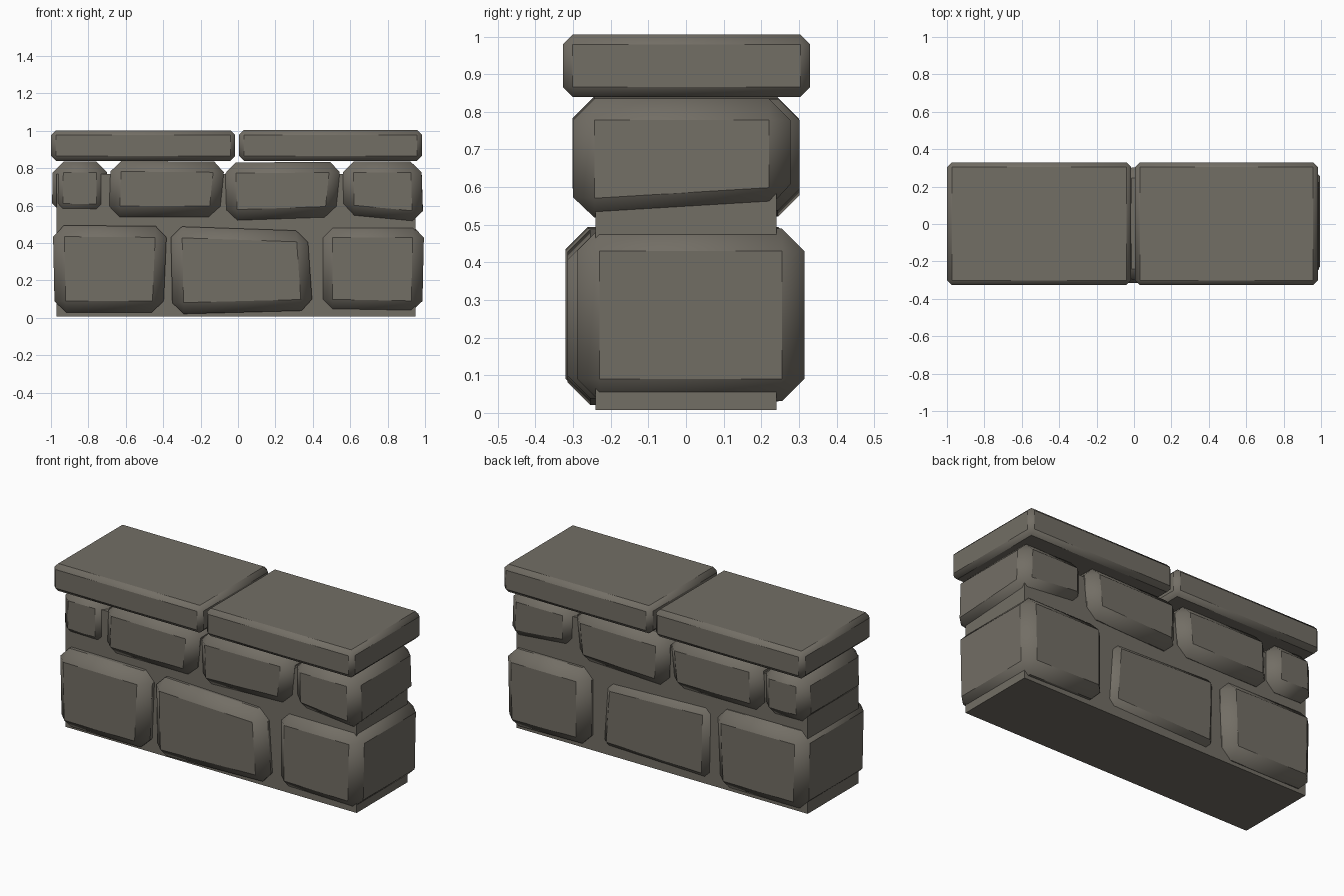
import bpy
import math

cube = bpy.data.objects.get("Cube")
if cube:
    bpy.data.objects.remove(cube, do_unlink=True)

# One warm grey stone colour
stone_mat = bpy.data.materials.new("warm_grey_stone")
stone_mat.use_nodes = True
colour = (0.17, 0.156, 0.13, 1)
stone_mat.diffuse_color = colour
stone_mat.node_tree.nodes["Principled BSDF"].inputs["Base Color"].default_value = colour


def block(name, outline, front, back, chamfer=0, lift=0):
    """Extrude an (x, z) outline from front to back and chamfer it.
    The back bottom edge is raised by lift."""
    verts = [(x, front, z) for x, z in outline]
    verts += [(x, back, z + (lift if i < 2 else 0)) for i, (x, z) in enumerate(outline)]
    sides = [(i, i + 4, (i + 1) % 4 + 4, (i + 1) % 4) for i in range(4)]
    mesh = bpy.data.meshes.new(name)
    mesh.from_pydata(verts, [], [(0, 1, 2, 3), (7, 6, 5, 4)] + sides)
    mesh.materials.append(stone_mat)
    obj = bpy.data.objects.new(name, mesh)
    bpy.context.collection.objects.link(obj)
    if chamfer:
        bpy.ops.object.select_all(action="DESELECT")
        obj.select_set(True)
        bpy.context.view_layer.objects.active = obj
        mod = obj.modifiers.new("chamfer", "BEVEL")
        mod.width = chamfer
        mod.segments = 1
        mod.limit_method = "NONE"
        bpy.ops.object.modifier_apply(modifier=mod.name)
        # Crisp faces, with the corner facets blended into the chamfers
        bpy.ops.object.shade_smooth_by_angle(angle=math.radians(40))


def box(x0, x1, z0, z1):
    return [(x0, z0), (x1, z0), (x1, z1), (x0, z1)]


# Mortar core behind the stones
block("mortar_core", box(-0.97, 0.95, 0.008, 0.77), -0.24, 0.24)

# Stones: outline (bottom left, bottom right, top right, top left), front, back, lift
lower_stones = [
    ([(-0.98, 0.03), (-0.4, 0.03), (-0.38, 0.49), (-0.99, 0.495)], -0.32, 0.305, 0),
    ([(-0.35, 0.02), (0.4, 0.04), (0.37, 0.465), (-0.36, 0.49)], -0.315, 0.272, 0),
    ([(0.445, 0.04), (0.985, 0.03), (0.995, 0.49), (0.445, 0.49)], -0.29, 0.315, 0),
]
upper_stones = [
    ([(-0.995, 0.555), (-0.7, 0.55), (-0.7, 0.835), (-0.99, 0.835)], -0.265, 0.3, 0),
    ([(-0.69, 0.54), (-0.1, 0.54), (-0.07, 0.835), (-0.68, 0.84)], -0.302, 0.3, 0),
    ([(-0.06, 0.52), (0.52, 0.54), (0.55, 0.835), (-0.07, 0.83)], -0.298, 0.302, 0),
    ([(0.565, 0.55), (0.99, 0.51), (0.98, 0.835), (0.56, 0.835)], -0.3, 0.278, 0.035),
]

# Two courses of rough stones running through the wall
for i, (outline, front, back, lift) in enumerate(lower_stones):
    block(f"lower_stone_{i + 1}", outline, front, back, 0.06, lift)
for i, (outline, front, back, lift) in enumerate(upper_stones):
    block(f"upper_stone_{i + 1}", outline, front, back, 0.057, lift)

# Pair of flat coping slabs
block("coping_slab_right", box(-1, -0.015, 0.84, 1.003), -0.327, 0.33, 0.026)
block("coping_slab_left", box(0.005, 0.983, 0.84, 1.005), -0.327, 0.33, 0.026)
